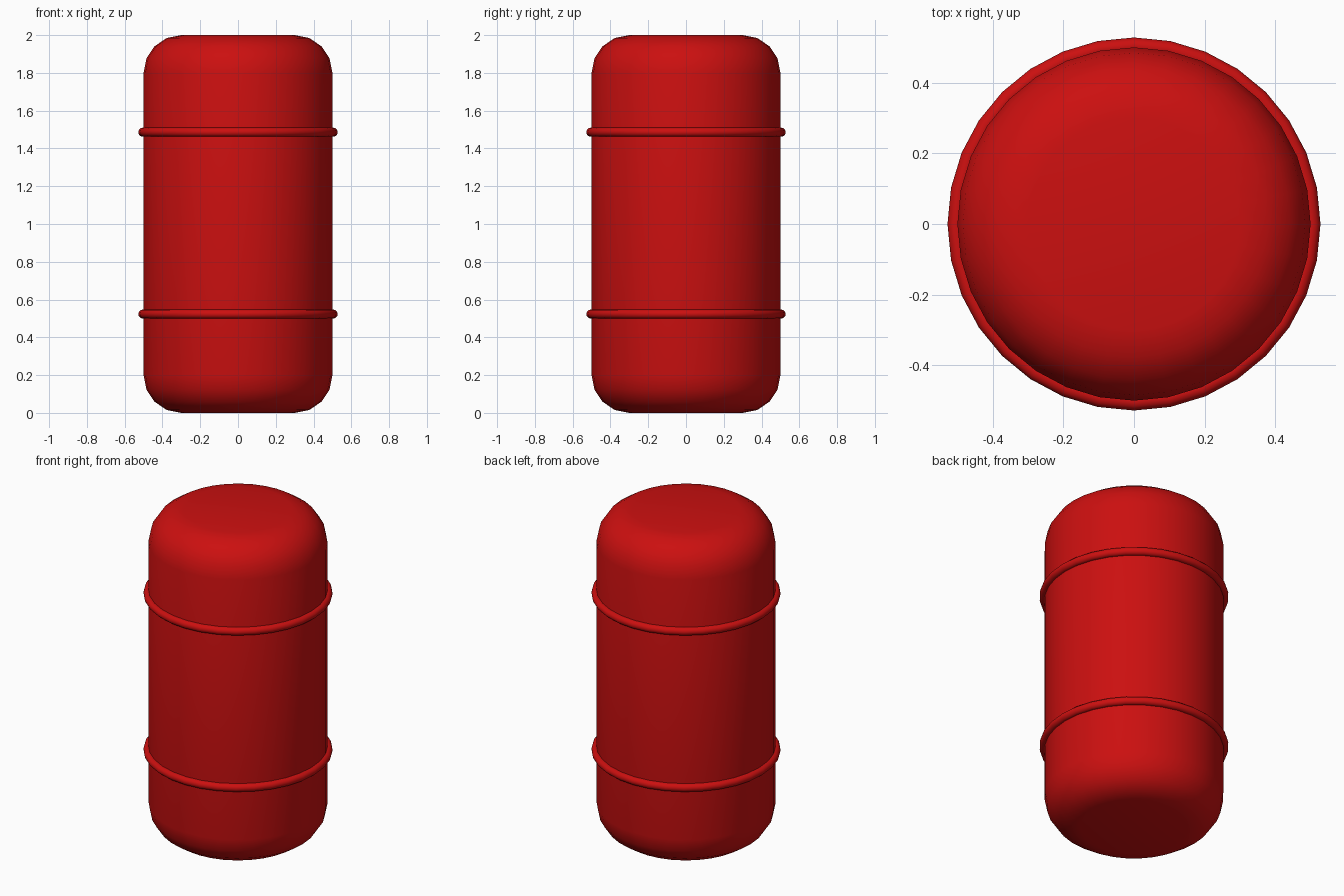
import bpy, math

if "Cube" in bpy.data.objects:
    bpy.data.objects.remove(bpy.data.objects["Cube"])

SEGMENTS = 32

red = bpy.data.materials.new("red paint")
red.diffuse_color = (0.6, 0.005, 0.005, 1)
red.use_nodes = True
red.node_tree.nodes["Principled BSDF"].inputs["Base Color"].default_value = red.diffuse_color


def finish(obj, name):
    obj.name = name
    obj.data.materials.append(red)
    bpy.ops.object.shade_smooth_by_angle(angle=math.radians(40))


def lathe(name, profile):
    """Spin (radius, z) points into a closed solid with flat end caps."""
    n = SEGMENTS
    verts = [(r * math.cos(2 * math.pi * i / n), r * math.sin(2 * math.pi * i / n), z)
             for r, z in profile for i in range(n)]
    faces = [(k * n + i, k * n + (i + 1) % n, (k + 1) * n + (i + 1) % n, (k + 1) * n + i)
             for k in range(len(profile) - 1) for i in range(n)]
    faces.append(tuple(reversed(range(n))))
    faces.append(tuple(range(len(verts) - n, len(verts))))
    mesh = bpy.data.meshes.new(name)
    mesh.from_pydata(verts, [], faces)
    obj = bpy.data.objects.new(name, mesh)
    bpy.context.collection.objects.link(obj)
    bpy.context.view_layer.objects.active = obj
    obj.select_set(True)
    finish(obj, name)
    obj.select_set(False)


# Barrel body: radius 0.5 with 0.2 rounded rims
R, B = 0.5, 0.2
arc = [math.radians(22.5 * i) for i in range(5)]
bottom = [(R - B + B * math.sin(a), B - B * math.cos(a)) for a in arc]
top = [(r, 2 - z) for r, z in reversed(bottom)]
lathe("barrel_body", bottom + top)

# Two raised hoops around the body
for name, z in (("lower_hoop", 0.523), ("upper_hoop", 1.486)):
    bpy.ops.mesh.primitive_torus_add(major_segments=SEGMENTS, minor_segments=12,
                                     major_radius=0.504, minor_radius=0.024,
                                     location=(0, 0, z))
    finish(bpy.context.object, name)
    bpy.context.object.select_set(False)
